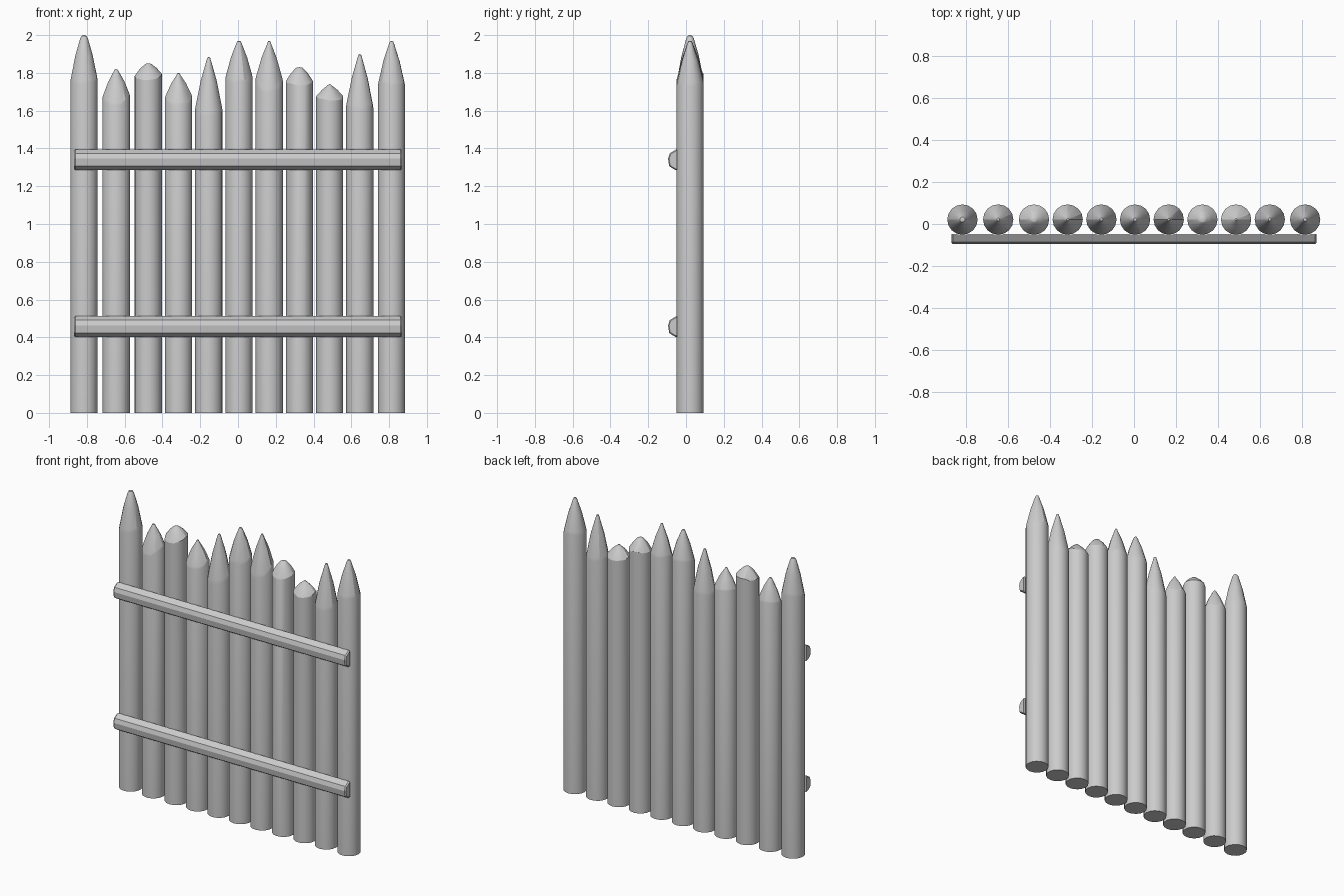
import bpy, bmesh, math, random
from math import sin, cos, pi

if "Cube" in bpy.data.objects:
    bpy.data.objects.remove(bpy.data.objects["Cube"])

random.seed(4)
SIDES, R, Y = 16, 0.072, 0.021

def finish(name, bm, angle):
    bmesh.ops.recalc_face_normals(bm, faces=bm.faces)
    me = bpy.data.meshes.new(name)
    bm.to_mesh(me)
    bm.free()
    ob = bpy.data.objects.new(name, me)
    bpy.context.collection.objects.link(ob)
    bpy.ops.object.select_all(action='DESELECT')
    ob.select_set(True)
    bpy.context.view_layer.objects.active = ob
    bpy.ops.object.shade_smooth_by_angle(angle=math.radians(angle))
    return ob

def bridge(bm, a, b):
    n = len(a)
    for i in range(n):
        bm.faces.new((a[i], a[(i + 1) % n], b[(i + 1) % n], b[i]))

def stake(name, x, front, side, top, tip_r):
    """Round log with a hand-cut point; the shoulder dips at the front."""
    bm = bmesh.new()
    cut = [random.uniform(-0.012, 0.008) for _ in range(SIDES // 2)]
    # (height fraction from shoulder to top, radius); None is the ground ring
    rings = [(None, R), (0, R), (0.08, R * 0.95),
             (0.55, tip_r + (R - tip_r) * 0.5), (0.93, tip_r), (0.985, tip_r * 0.6)]
    loops = []
    for f, r in rings:
        loop = []
        for i in range(SIDES):
            a = 2 * pi * i / SIDES
            shoulder = side + (front - side) * max(0, -sin(a)) + cut[i // 2]
            z = 0 if f is None else shoulder + (top - shoulder) * f
            loop.append(bm.verts.new((x + r * cos(a), Y + r * sin(a), z)))
        loops.append(loop)
    for a, b in zip(loops, loops[1:]):
        bridge(bm, a, b)
    bm.faces.new(loops[0])
    apex = bm.verts.new((x, Y, top))
    for i in range(SIDES):
        bm.faces.new((loops[-1][i], loops[-1][(i + 1) % SIDES], apex))
    finish(name, bm, 25)

def rail(name, z):
    """Split-log rail with slightly rounded ends."""
    profile = [(-0.047, 0.055), (-0.052, 0.055), (-0.086, 0.034), (-0.095, 0.006),
               (-0.089, -0.034), (-0.056, -0.055), (-0.047, -0.055)]
    bm = bmesh.new()
    loops = []
    for x, s in ((-0.868, 0.88), (-0.86, 1), (0.86, 1), (0.868, 0.88)):
        loops.append([bm.verts.new((x, -0.047 + (y + 0.047) * s, z + h * s))
                      for y, h in profile])
    for a, b in zip(loops, loops[1:]):
        bridge(bm, a, b)
    bm.faces.new(loops[0])
    bm.faces.new(loops[-1])
    finish(name, bm, 20)

# Stakes: x, shoulder height at front, at sides, top height, tip radius
stakes = [
    (-0.815, 1.735, 1.77, 2.00, 0.020),
    (-0.645, 1.635, 1.68, 1.82, 0.012),
    (-0.475, 1.760, 1.79, 1.85, 0.018),
    (-0.315, 1.635, 1.67, 1.80, 0.009),
    (-0.155, 1.565, 1.60, 1.885, 0.012),
    (0.005, 1.750, 1.78, 1.97, 0.014),
    (0.165, 1.690, 1.77, 1.97, 0.010),
    (0.325, 1.735, 1.76, 1.83, 0.020),
    (0.485, 1.660, 1.67, 1.74, 0.009),
    (0.645, 1.600, 1.62, 1.90, 0.012),
    (0.813, 1.730, 1.74, 1.97, 0.014),
]
for i, s in enumerate(stakes):
    stake(f"stake_{i + 1}", *s)

# Cross rails on the front
rail("upper_rail", 1.34)
rail("lower_rail", 0.457)
